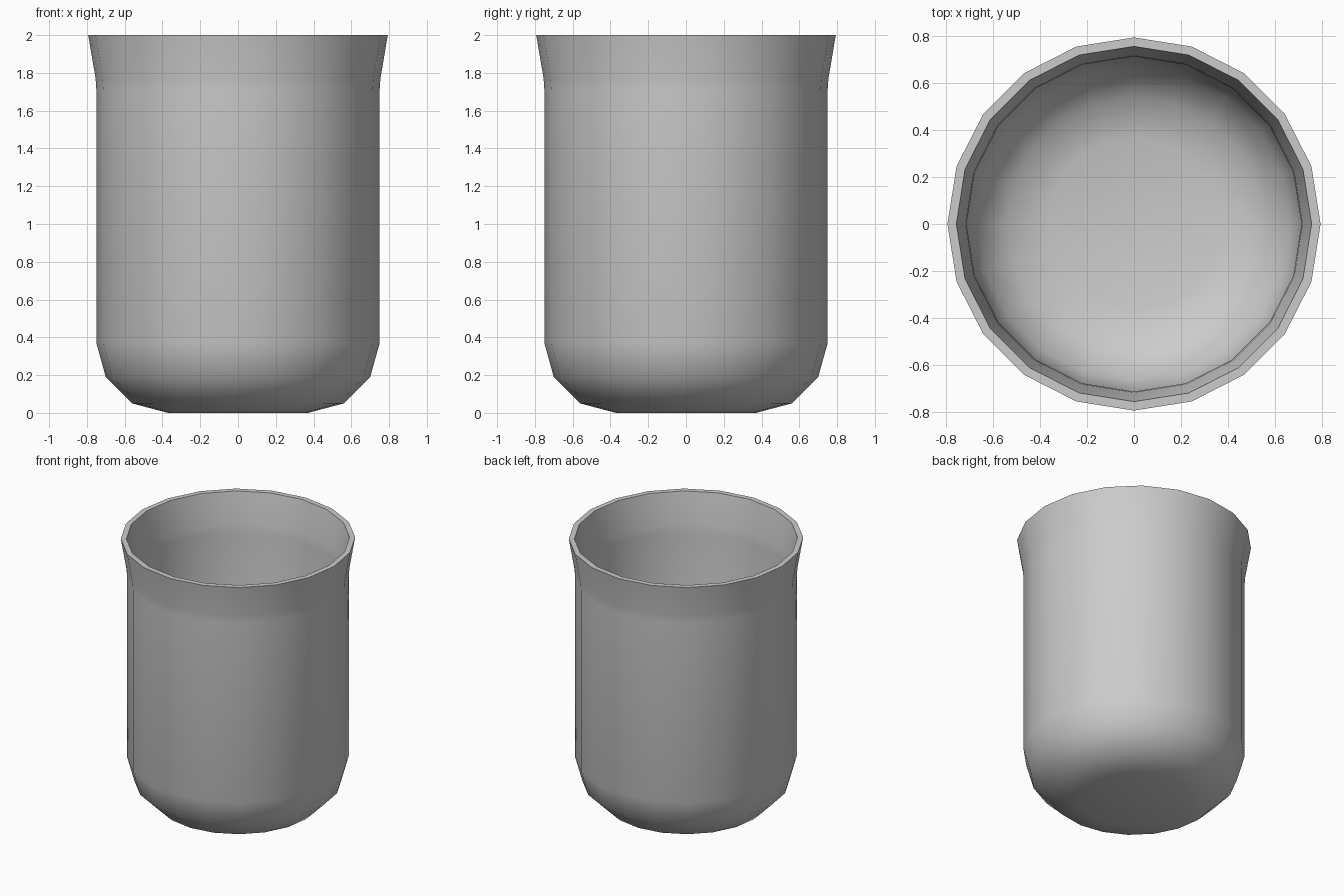
import bpy, bmesh, math

if "Cube" in bpy.data.objects:
    bpy.data.objects.remove(bpy.data.objects["Cube"])

SIDES = 20

# Half section (radius, height): outside from base to rim, then inside down to floor
profile = [
    (0.37, 0.0), (0.56, 0.05), (0.70, 0.19), (0.75, 0.37),
    (0.75, 1.71), (0.754, 1.77), (0.793, 2.0),
    (0.755, 2.0), (0.716, 1.77), (0.712, 1.71),
    (0.712, 0.375), (0.666, 0.21), (0.54, 0.085), (0.365, 0.04),
]

# Cup wall: rings joined by quads
bm = bmesh.new()
rings = []
for r, z in profile:
    rings.append([bm.verts.new((r * math.cos(2 * math.pi * i / SIDES),
                                r * math.sin(2 * math.pi * i / SIDES), z))
                  for i in range(SIDES)])
for a, b in zip(rings, rings[1:]):
    for i in range(SIDES):
        j = (i + 1) % SIDES
        bm.faces.new((a[i], a[j], b[j], b[i]))

# Underside and inner floor
bm.faces.new(rings[0][::-1])
bm.faces.new(rings[-1])
bmesh.ops.recalc_face_normals(bm, faces=bm.faces)

mesh = bpy.data.meshes.new("cup")
bm.to_mesh(mesh)
bm.free()
cup = bpy.data.objects.new("cup", mesh)
bpy.context.collection.objects.link(cup)

# Smooth body with a crisp rim
bpy.context.view_layer.objects.active = cup
cup.select_set(True)
bpy.ops.object.shade_smooth_by_angle(angle=math.radians(45))
